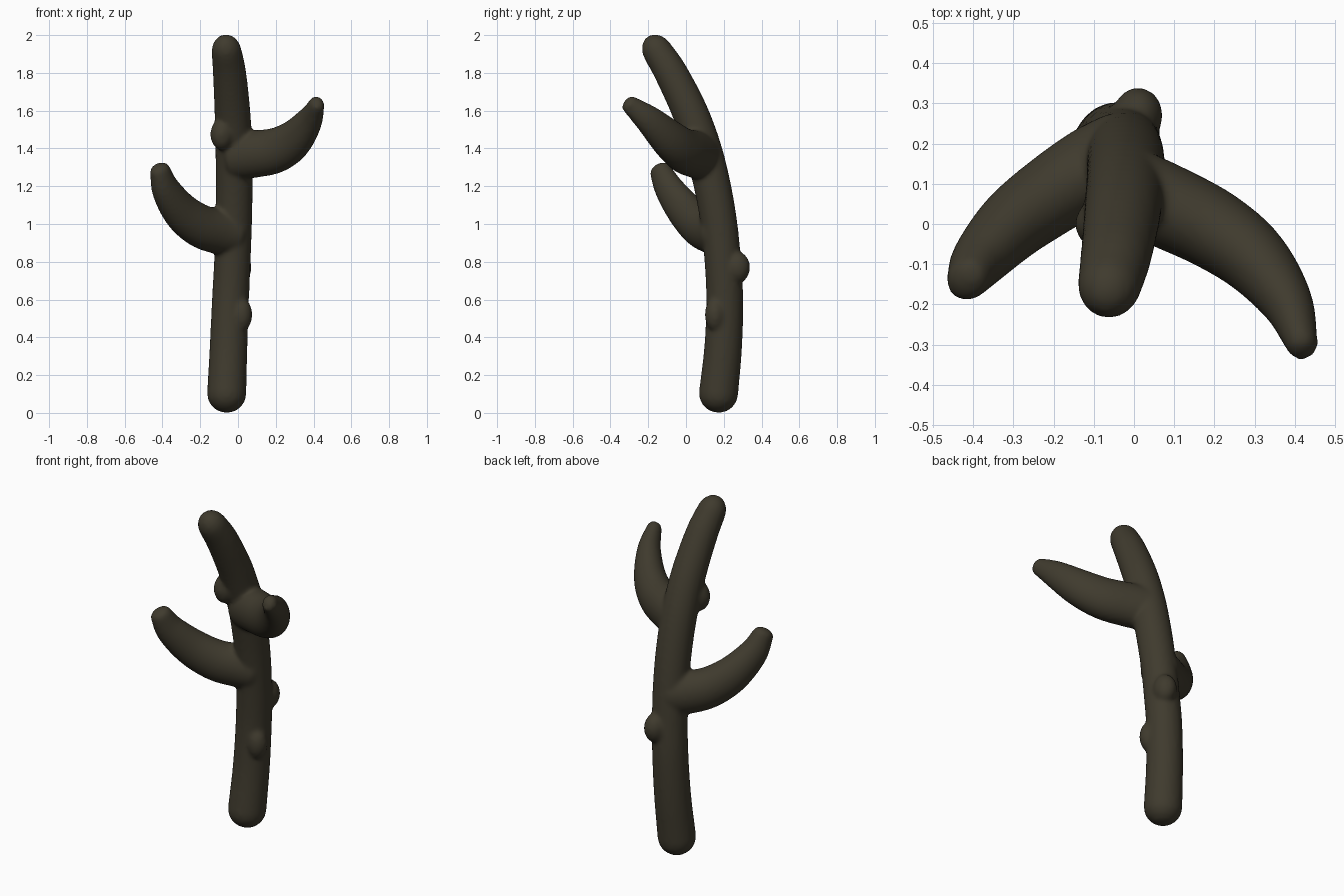
import bpy, bmesh, math
from mathutils import Vector, Matrix

if "Cube" in bpy.data.objects:
    bpy.data.objects.remove(bpy.data.objects["Cube"])

SIDES = 24
bm = bmesh.new()


def spline(pts, steps=6):
    """Catmull-Rom through (x, y, z, radius) points."""
    p = [Vector(q) for q in pts]
    p = [2 * p[0] - p[1]] + p + [2 * p[-1] - p[-2]]
    out = []
    for i in range(1, len(p) - 2):
        a, b, c, d = p[i - 1:i + 3]
        for s in range(steps):
            t = s / steps
            out.append(0.5 * (2 * b + (c - a) * t + (2 * a - 5 * b + 4 * c - d) * t * t
                              + (3 * b - a - 3 * c + d) * t ** 3))
    return out + [p[-2]]


def limb(pts, side_ref, cap, tall=1.0):
    """Tapering tube with rounded ends; tall stretches the section across side_ref."""
    path = spline(pts)
    c = [q.to_3d() for q in path]
    n = len(c)
    rings = []
    for i in range(n):
        t = (c[min(i + 1, n - 1)] - c[max(i - 1, 0)]).normalized()
        u = t.cross(Vector(side_ref)).normalized()
        rings.append((c[i], path[i].w, u, u.cross(t), t))
    angles = [math.radians(a) for a in (20, 40, 60, 78)]

    def end(ring, sign):
        o, r, u, v, t = ring
        return [(o + t * sign * cap * math.sin(a), r * math.cos(a), u, v, t) for a in angles]
    rings = end(rings[0], -1)[::-1] + rings + end(rings[-1], 1)
    loops = []
    for o, r, u, v, t in rings:
        loops.append([bm.verts.new(o + r * (u * math.cos(a) + v * tall * math.sin(a)))
                      for a in (2 * math.pi * k / SIDES for k in range(SIDES))])
    for la, lb in zip(loops, loops[1:]):
        for k in range(SIDES):
            j = (k + 1) % SIDES
            bm.faces.new((la[k], la[j], lb[j], lb[k]))
    bm.faces.new(loops[0][::-1])
    bm.faces.new(loops[-1])


def knot(pos, size):
    bmesh.ops.create_uvsphere(bm, u_segments=20, v_segments=12, radius=1,
                              matrix=Matrix.Translation(pos) @ Matrix.Diagonal((*size, 1)))


# Trunk, leaning forward towards the top
limb([(-.06, .172, .1, .104), (-.05, .197, .35, .1), (-.04, .205, .6, .098),
      (-.03, .195, .8, .097), (-.023, .175, 1.0, .097), (-.02, .14, 1.2, .098),
      (-.022, .09, 1.4, .098), (-.03, .018, 1.6, .095), (-.045, -.08, 1.8, .088),
      (-.06, -.148, 1.91, .08)], (1, 0, 0), .1)

# Right and left branches, curling up and forward
limb([(-.02, .09, 1.36, .105), (.08, .045, 1.37, .105), (.2, -.015, 1.39, .1),
      (.3, -.09, 1.45, .088), (.38, -.195, 1.55, .065), (.418, -.3, 1.635, .04)],
     (0, 0, 1), .03, 1.2)
limb([(-.02, .18, .95, .105), (-.1, .14, .96, .105), (-.2, .075, .99, .1),
      (-.3, 0, 1.065, .09), (-.38, -.085, 1.18, .072), (-.414, -.137, 1.285, .052)],
     (0, 0, 1), .035, 1.15)

# Small bark knots
knot((-.085, .0, 1.475), (.062, .062, .085))
knot((.01, .27, .77), (.062, .07, .085))
knot((.018, .155, .52), (.058, .056, .09))

bmesh.ops.recalc_face_normals(bm, faces=bm.faces)
me = bpy.data.meshes.new("branch")
bm.to_mesh(me)
bm.free()
branch = bpy.data.objects.new("branch", me)
bpy.context.collection.objects.link(branch)

# Fuse the parts and soften the joints
remesh = branch.modifiers.new("fuse", 'REMESH')
remesh.mode = 'VOXEL'
remesh.voxel_size = 0.012
remesh.use_smooth_shade = True
soft = branch.modifiers.new("soften", 'SMOOTH')
soft.factor = 0.5
soft.iterations = 6

# Dark bark colour
mat = bpy.data.materials.new("bark")
mat.diffuse_color = (.05, .043, .027, 1)
mat.use_nodes = True
mat.node_tree.nodes["Principled BSDF"].inputs["Base Color"].default_value = mat.diffuse_color
me.materials.append(mat)
for f in me.polygons:
    f.use_smooth = True
